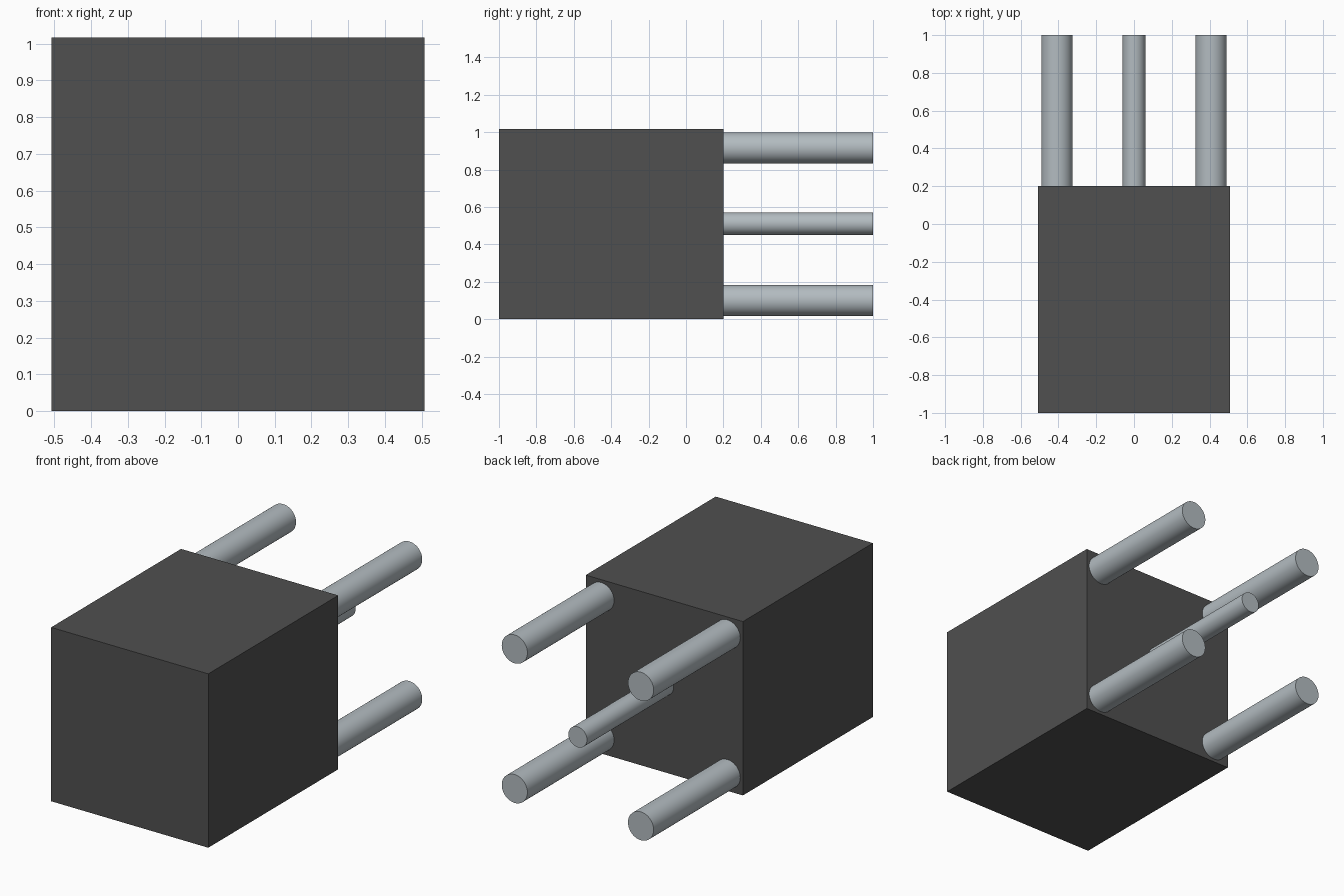
import bpy
import math

cube = bpy.data.objects.get("Cube")
if cube:
    bpy.data.objects.remove(cube, do_unlink=True)


def material(name, rgb):
    mat = bpy.data.materials.new(name)
    mat.use_nodes = True
    mat.diffuse_color = (*rgb, 1)
    mat.node_tree.nodes["Principled BSDF"].inputs["Base Color"].default_value = (*rgb, 1)
    return mat


charcoal = material("charcoal", (0.08, 0.08, 0.08))
steel = material("steel grey", (0.45, 0.50, 0.53))

SIDE = 1.016               # width and height of the block
MID = SIDE / 2
BACK, END = 0.2, 1.0       # back face of the block, rod tips
SPREAD = 0.408             # corner rod distance from the centre axis

# Block body
bpy.ops.mesh.primitive_cube_add(size=1, location=(0, (BACK - 1) / 2, MID))
block = bpy.context.object
block.name = "block"
block.scale = (SIDE, 1 + BACK, SIDE)
bpy.ops.object.transform_apply(location=False, rotation=False, scale=True)
block.data.materials.append(charcoal)


def rod(name, x, z, radius):
    """Round rod standing out of the back face along y."""
    bpy.ops.mesh.primitive_cylinder_add(
        vertices=48, radius=radius, depth=END - BACK,
        location=(x, (BACK + END) / 2, z), rotation=(math.pi / 2, 0, 0))
    obj = bpy.context.object
    obj.name = name
    obj.data.materials.append(steel)
    bpy.ops.object.shade_smooth_by_angle(angle=math.radians(30))


# Four corner rods and a thinner middle rod
for side, sx in (("left", 1), ("right", -1)):
    for level, sz in (("upper", 1), ("lower", -1)):
        rod(f"{level}_{side}_rod", sx * SPREAD, MID + sz * SPREAD, 0.083)
rod("middle_rod", 0, MID + 0.003, 0.06)
